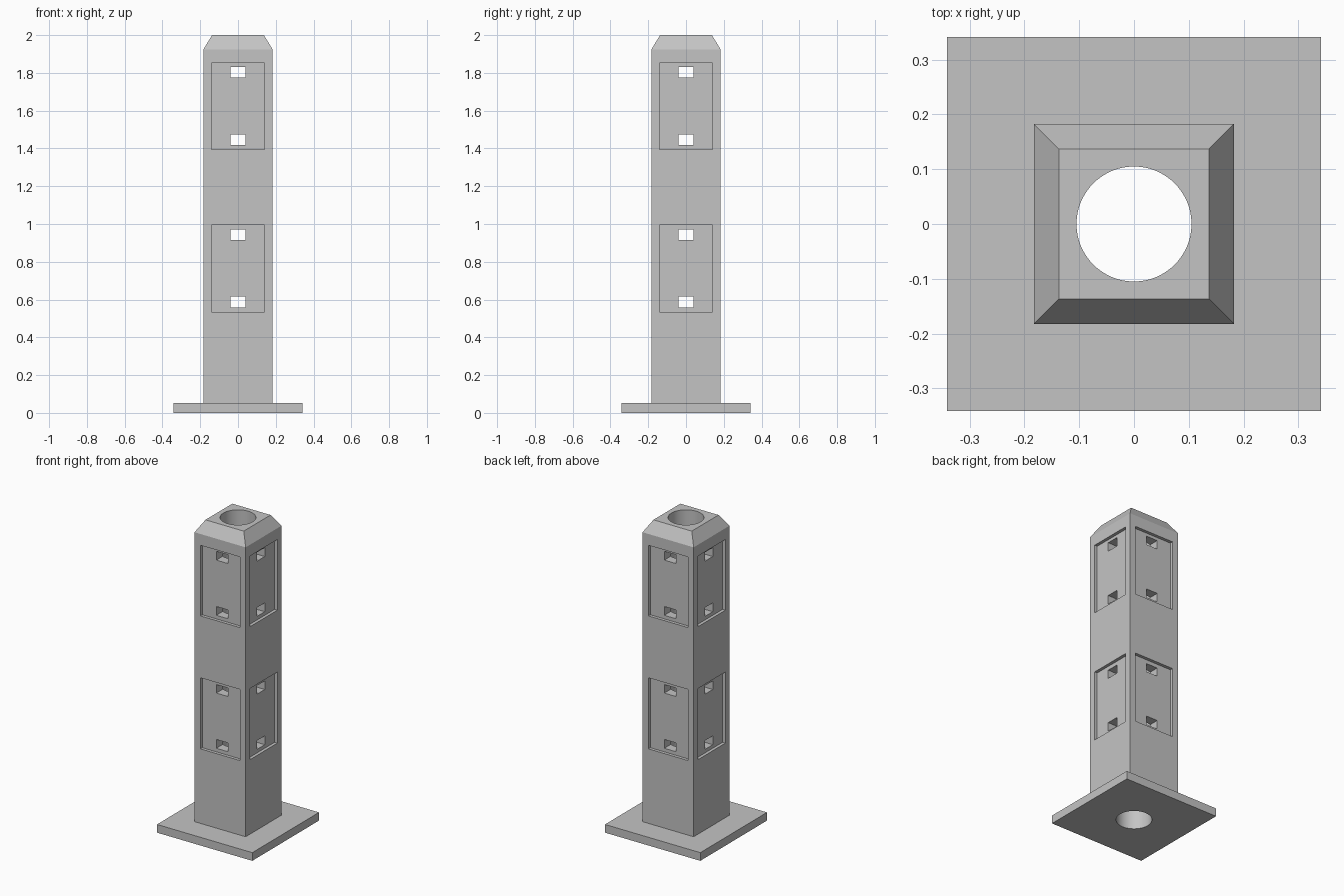
import bpy, bmesh, math
from mathutils import Matrix, Vector

cube = bpy.data.objects.get("Cube")
if cube:
    bpy.data.objects.remove(cube, do_unlink=True)

grey = bpy.data.materials.new("plain grey")
grey.use_nodes = True
colour = (0.55, 0.55, 0.55, 1)
grey.diffuse_color = colour
grey.node_tree.nodes["Principled BSDF"].inputs["Base Color"].default_value = colour


def make_object(name, bm):
    bmesh.ops.recalc_face_normals(bm, faces=bm.faces)
    mesh = bpy.data.meshes.new(name)
    bm.to_mesh(mesh)
    bm.free()
    mesh.materials.append(grey)
    obj = bpy.data.objects.new(name, mesh)
    bpy.context.collection.objects.link(obj)
    return obj


def boxes_on_four_sides(name, half_width, inner, outer, spans):
    """One box per height span on each side of the column."""
    bm = bmesh.new()
    for side in range(4):
        turn = Matrix.Rotation(side * math.pi / 2, 4, 'Z')
        for low, high in spans:
            centre = Vector((0, -(inner + outer) / 2, (low + high) / 2))
            size = Matrix.Diagonal((2 * half_width, outer - inner, high - low, 1))
            bmesh.ops.create_cube(bm, size=1, matrix=turn @ Matrix.Translation(centre) @ size)
    return make_object(name, bm)


# Square column with foot plate and chamfered top: stacked square outlines
HALF = 0.183
outline = [(0.341, 0), (0.341, 0.053), (HALF, 0.053), (HALF, 1.925), (0.137, 2)]
bm = bmesh.new()
rings = [[bm.verts.new((sx * h, sy * h, z)) for sx, sy in ((-1, -1), (1, -1), (1, 1), (-1, 1))]
         for h, z in outline]
for a, b in zip(rings, rings[1:]):
    for i in range(4):
        j = (i + 1) % 4
        bm.faces.new((a[i], a[j], b[j], b[i]))
bm.faces.new(rings[0][::-1])
bm.faces.new(rings[-1])
post = make_object("post_with_foot_plate", bm)

# Shallow panel recesses, small slots near their ends, and the central bore
panels = [(0.535, 0.995), (1.395, 1.852)]
slots = [(0.558, 0.615), (0.915, 0.97), (1.418, 1.475), (1.775, 1.832)]
recess_cutter = boxes_on_four_sides("recess_cutter", 0.141, HALF - 0.02, HALF + 0.05, panels)
slot_cutter = boxes_on_four_sides("slot_cutter", 0.041, 0.06, HALF + 0.05, slots)
bm = bmesh.new()
bmesh.ops.create_cone(bm, cap_ends=True, segments=64, radius1=0.105, radius2=0.105,
                      depth=2.4, matrix=Matrix.Translation((0, 0, 1)))
bore_cutter = make_object("bore_cutter", bm)

cutters = [recess_cutter, bore_cutter, slot_cutter]
for cutter in cutters:
    cutter.hide_render = True
    mod = post.modifiers.new(cutter.name, 'BOOLEAN')
    mod.operation = 'DIFFERENCE'
    mod.solver = 'EXACT'
    mod.object = cutter

# Bake the cuts, then drop the cutters
bpy.context.view_layer.update()
graph = bpy.context.evaluated_depsgraph_get()
post_mesh = bpy.data.meshes.new_from_object(post.evaluated_get(graph))
post.modifiers.clear()
post.data = post_mesh
post_mesh.materials.clear()
post_mesh.materials.append(grey)
for face in post_mesh.polygons:
    face.material_index = 0
for cutter in cutters:
    bpy.data.objects.remove(cutter, do_unlink=True)

# Smooth the bore, keep the edges crisp
bpy.ops.object.select_all(action='DESELECT')
post.select_set(True)
bpy.context.view_layer.objects.active = post
bpy.ops.object.shade_smooth_by_angle(angle=math.radians(25))
